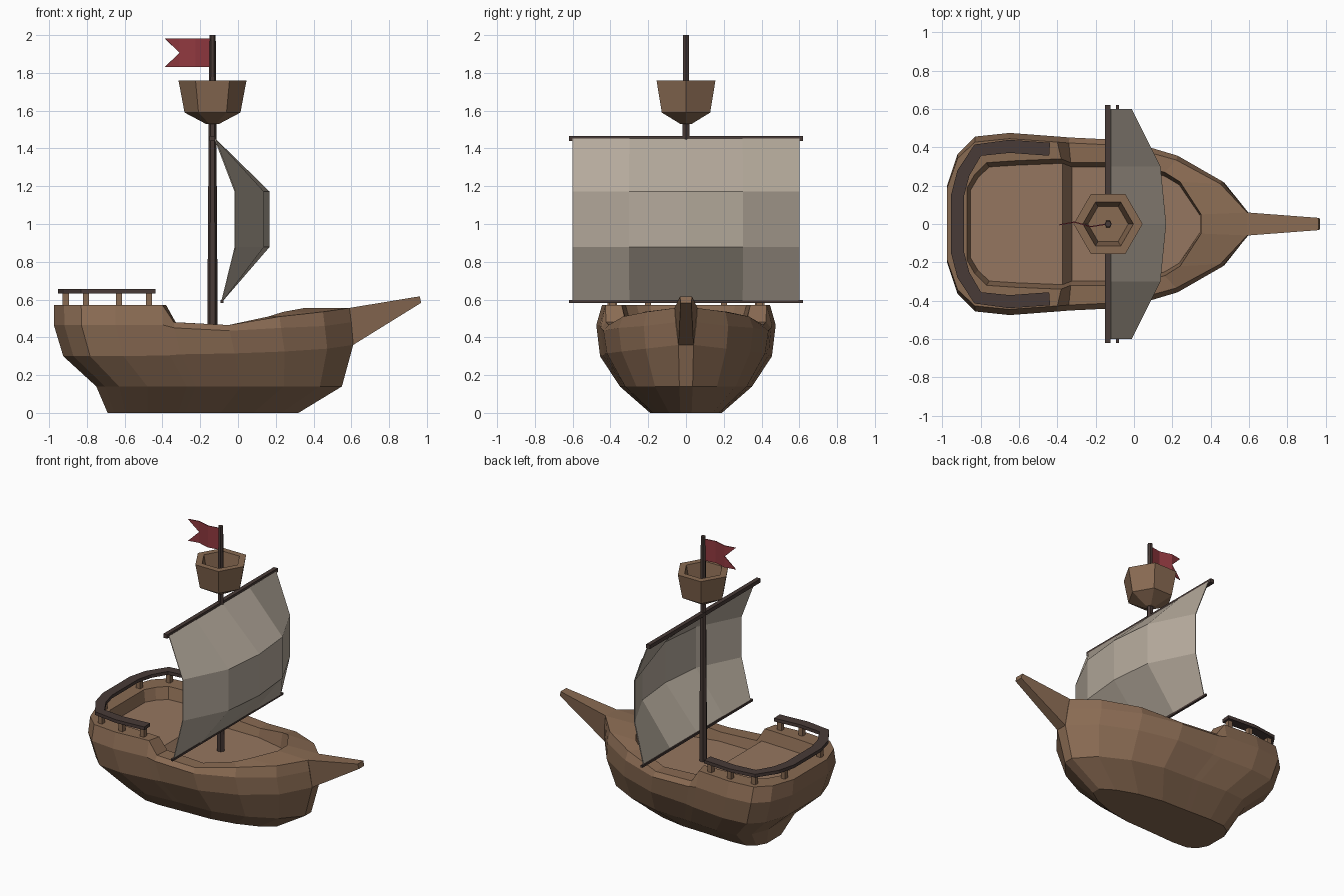
import bpy, bmesh, math
from mathutils import Vector

if "Cube" in bpy.data.objects:
    bpy.data.objects.remove(bpy.data.objects["Cube"])


def material(name, rgb):
    m = bpy.data.materials.new(name)
    m.diffuse_color = (*rgb, 1)
    m.use_nodes = True
    m.node_tree.nodes["Principled BSDF"].inputs["Base Color"].default_value = m.diffuse_color
    return m


WOOD = material("wood", (0.25, 0.145, 0.085))
DECK = material("deck_wood", (0.30, 0.18, 0.115))
DARK = material("dark_wood", (0.065, 0.043, 0.038))
CLOTH = material("cloth", (0.46, 0.40, 0.33))
RED = material("red", (0.28, 0.04, 0.05))


def make(name, verts, faces, mat):
    me = bpy.data.meshes.new(name)
    me.from_pydata([tuple(v) for v in verts], [], faces)
    bm = bmesh.new()
    bm.from_mesh(me)
    bmesh.ops.recalc_face_normals(bm, faces=bm.faces)
    bm.to_mesh(me)
    bm.free()
    me.materials.append(mat)
    ob = bpy.data.objects.new(name, me)
    bpy.context.collection.objects.link(ob)
    return ob


def loft(name, rings, mat, caps=True):
    """Skin a list of equal closed rings."""
    n = len(rings[0])
    verts = [p for r in rings for p in r]
    faces = [(k * n + i, k * n + (i + 1) % n, (k + 1) * n + (i + 1) % n, (k + 1) * n + i)
             for k in range(len(rings) - 1) for i in range(n)]
    if caps:
        faces += [tuple(range(n)), tuple(range(len(verts) - n, len(verts)))]
    return make(name, verts, faces, mat)


def mirrored(half):
    return half + [(x, -y, z) for x, y, z in reversed(half)]


def ribs(name, half, mat):
    """Strip of faces spanning from one side to the other."""
    n = len(half)
    faces = [(i, i + 1, 2 * n - 2 - i, 2 * n - 1 - i) for i in range(n - 1)]
    return make(name, mirrored(half), faces, mat)


def box(name, lo, hi, mat):
    def ring(z):
        return [(lo[0], lo[1], z), (hi[0], lo[1], z), (hi[0], hi[1], z), (lo[0], hi[1], z)]
    return loft(name, [ring(lo[2]), ring(hi[2])], mat)


def grid(name, rows, mat, thick):
    c = len(rows[0])
    faces = [(r * c + i, r * c + i + 1, (r + 1) * c + i + 1, (r + 1) * c + i)
             for r in range(len(rows) - 1) for i in range(c - 1)]
    ob = make(name, [p for r in rows for p in r], faces, mat)
    s = ob.modifiers.new("thickness", "SOLIDIFY")
    s.thickness, s.offset = thick, 0
    return ob


# Hull: ten stations from stern to bow, one ring per level
SX = [-.975, -.92, -.83, -.65, -.40, -.34, -.05, .22, .45, .59]
SW = [.42, .77, .96, 1, .96, .95, .92, .75, .47]
T = [(x - SX[0]) / (SX[-1] - SX[0]) for x in SX]


def level(x0, x1, width, bow, zs):
    ws = [w * width for w in SW] + [bow]
    return [(x0 + t * (x1 - x0), w, z) for t, w, z in zip(T, ws, zs)]


rim_z = [.57] * 5 + [.48, .465, .51, .535, .555]
bottom = level(-.69, .32, .19, .03, [0] * 10)
halves = [
    bottom,
    level(-.75, .55, .35, .035, [.14] * 10),
    level(-.925, .61, .455, .04, [.30, .30, .30, .30, .305, .31, .315, .325, .34, .36]),
    level(-.975, .60, .475, .055, [.465] * 5 + [.45, .435, .45, .46, .48]),
    level(-.975, .59, .445, .06, rim_z),
]
inner = [(-.87, .19), (-.83, .26), (-.77, .32), (-.62, .33), (-.38, .34),
         (-.33, .32), (-.05, .32), (.16, .27), (.24, .22), (.35, .05)]
halves.append([(x, y, z) for (x, y), z in zip(inner, rim_z)])
deck = [(x * .98, y * .93, z) for (x, y), z in zip(inner, [.49] * 5 + [.41] * 5)]
halves.append(deck)
loft("hull", [mirrored(h) for h in halves], WOOD, caps=False)
ribs("hull_bottom", bottom, WOOD)
ribs("deck", deck, DECK)

# Bowsprit
loft("bowsprit", [
    [(.57, -.06, .55), (.57, .06, .55), (.57, .045, .36), (.57, -.045, .36)],
    [(.592, -.06, .556), (.592, .06, .556), (.61, .04, .36), (.61, -.04, .36)],
    [(.962, -.032, .617), (.962, .032, .617), (.97, .028, .583), (.97, -.028, .583)]], WOOD)

# Stern railing: a flat band following a U-shaped path, on posts
path = [(-.44, .39), (-.65, .405), (-.815, .385), (-.89, .265), (-.92, .15)]
path = [Vector(p) for p in path + [(x, -y) for x, y in reversed(path)]]
rings = []
for i, p in enumerate(path):
    d = (path[min(i + 1, len(path) - 1)] - path[max(i - 1, 0)]).normalized()
    s = Vector((-d.y, d.x)) * .034
    rings.append([(*(p + s), .632), (*(p - s), .632), (*(p - s), .655), (*(p + s), .655)])
loft("railing", rings, DARK)
for i, (x, y) in enumerate([(-.47, .39), (-.63, .40), (-.805, .38), (-.912, .20)]):
    for side in (1, -1):
        c = y * side
        box(f"railing_post_{i}_{'left' if side > 0 else 'right'}",
            (x - .016, c - .016, .55), (x + .016, c + .016, .64), WOOD)

# Mast and crow's nest, both six-sided
MX = -.135


def hexagon(r, z):
    return [(MX + r * math.cos(k * math.pi / 3), r * math.sin(k * math.pi / 3), z) for k in range(6)]


loft("mast", [hexagon(.028, .40), hexagon(.017, 2.0)], DARK)
loft("crows_nest", [hexagon(.035, 1.53), hexagon(.148, 1.59), hexagon(.18, 1.76),
                    hexagon(.132, 1.76), hexagon(.105, 1.62)], WOOD)

# Yards
box("upper_yard", (-.152, -.62, 1.44), (-.122, .62, 1.467), DARK)
box("lower_yard", (-.093, -.62, .582), (-.078, .62, .597), DARK)

# Billowing sail
ys = [-.6, -.3, 0, .3, .6]
belly = [-.015, .135, .165, .135, -.015]
grid("sail", [[(-.122, y, 1.45) for y in ys],
              [(x, y, 1.17) for x, y in zip(belly, ys)],
              [(x, y, .88) for x, y in zip(belly, ys)],
              [(-.086, y, .59) for y in ys]], CLOTH, .006)

# Swallow-tailed flag
cols = [(-.14, 0), (-.225, -.014), (-.31, .01), (-.388, -.004)]
verts = [(x, y, z) for x, y in cols for z in (1.83, 1.907, 1.983)]
faces = [(3 * c + r, 3 * c + r + 1, 3 * c + r + 4, 3 * c + r + 3) for c in range(2) for r in range(2)]
faces += [(6, 7, 9), (7, 8, 11)]
flag = make("flag", verts, faces, RED)
s = flag.modifiers.new("thickness", "SOLIDIFY")
s.thickness, s.offset = .006, 0
